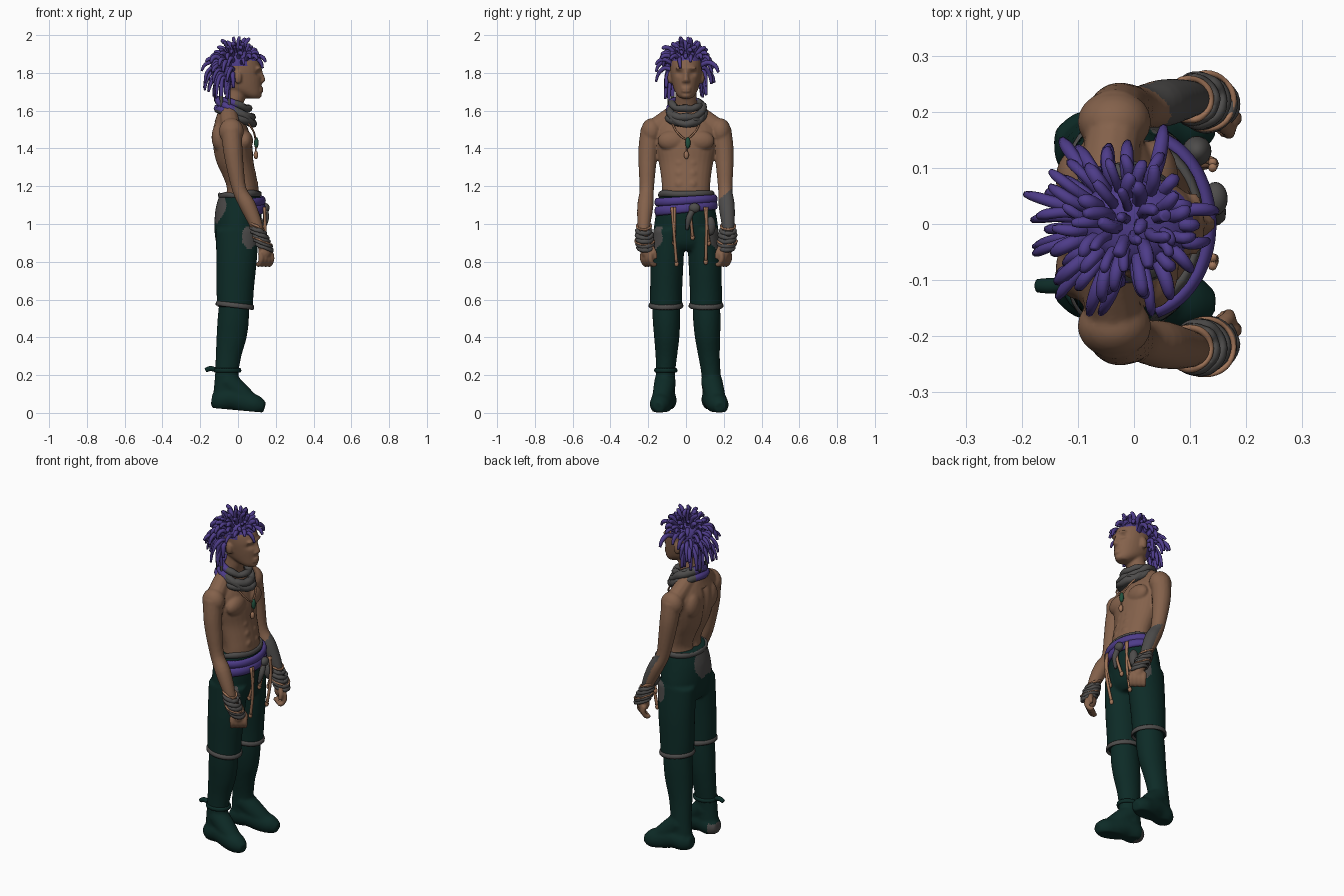
import bpy, bmesh, math, random
from mathutils import Vector, Matrix

if "Cube" in bpy.data.objects:
    bpy.data.objects.remove(bpy.data.objects["Cube"])
random.seed(4)
X, Y, Z = Vector((1, 0, 0)), Vector((0, 1, 0)), Vector((0, 0, 1))


def mat(name, *c):
    m = bpy.data.materials.new(name)
    m.diffuse_color = (*c, 1)
    m.use_nodes = True
    m.node_tree.nodes["Principled BSDF"].inputs["Base Color"].default_value = m.diffuse_color
    return m


SKIN = mat("brown skin", 0.23, 0.12, 0.07)
GREEN = mat("dark green cloth", 0.004, 0.024, 0.02)
PURPLE = mat("purple", 0.075, 0.045, 0.25)
GREY = mat("grey cloth", 0.075, 0.072, 0.07)
TAN = mat("tan cord", 0.34, 0.17, 0.095)
JADE = mat("green stone", 0.015, 0.08, 0.045)


def sweep(bm, pts, sides=12, n=4, level=False, closed=False):
    """Smooth tube through (x, y, z, r1[, r2]) points; level keeps the rings horizontal."""
    pts = [tuple(p) if len(p) == 5 else (*p, p[3]) for p in pts]
    k, path = len(pts), []
    get = (lambda i: pts[i % k]) if closed else (lambda i: pts[min(max(i, 0), k - 1)])
    for i in range(k if closed else k - 1):
        for j in range(n):
            t = j / n
            path.append([0.5 * (2 * b + (c - a) * t + (2 * a - 5 * b + 4 * c - d) * t * t
                                + (3 * b - a - 3 * c + d) * t ** 3)
                         for a, b, c, d in zip(get(i - 1), get(i), get(i + 1), get(i + 2))])
    if not closed:
        path.append(list(pts[-1]))
    m, rings, u = len(path), [], None
    for i, p in enumerate(path):
        a, b = X, Y
        if not level:
            nxt, prv = (path[(i + 1) % m], path[i - 1]) if closed else (path[min(i + 1, m - 1)], path[max(i - 1, 0)])
            t = (Vector(nxt[:3]) - Vector(prv[:3])).normalized()
            if u is None:
                u = t.cross(Z) if abs(t.z) < 0.95 else t.cross(Y)
            u = (u - t * u.dot(t)).normalized()
            a, b = u, t.cross(u)
        rings.append([bm.verts.new(Vector(p[:3]) + a * math.cos(q) * max(p[3], 0.002) + b * math.sin(q) * max(p[4], 0.002))
                      for q in (2 * math.pi * s / sides for s in range(sides))])
    for i in range(m if closed else m - 1):
        r, q = rings[i], rings[(i + 1) % m]
        for s in range(sides):
            bm.faces.new((r[s], r[(s + 1) % sides], q[(s + 1) % sides], q[s]))
    if not closed:
        bm.faces.new(rings[0])
        bm.faces.new(rings[-1])


def ball(bm, c, r):
    bmesh.ops.create_uvsphere(bm, u_segments=20, v_segments=12, radius=1,
                              matrix=Matrix.Translation(c) @ Matrix.Diagonal((*r, 1)))


def hoop(bm, c, rx, ry, thick, high, slope=0.0, wob=0.0, slope_y=0.0):
    """Closed band around c; slope lowers it towards +x."""
    pts = []
    for i in range(16):
        q = i * math.pi / 8
        x, y = rx * math.cos(q), ry * math.sin(q)
        w = random.uniform(-wob, wob)
        pts.append((c[0] + x, c[1] + y, c[2] - slope * x - slope_y * y + w, thick + w * 0.5, high + w * 0.5))
    sweep(bm, pts, 8, 2, closed=True)


def finish(name, bm, mats, voxel=0, smooth=3, shape=None, paint=None):
    """Make the object; voxel fuses overlapping volumes into one skin."""
    bmesh.ops.recalc_face_normals(bm, faces=bm.faces)
    me = bpy.data.meshes.new(name)
    bm.to_mesh(me)
    bm.free()
    ob = bpy.data.objects.new(name, me)
    bpy.context.collection.objects.link(ob)
    if voxel:
        mod = ob.modifiers.new("fuse", "REMESH")
        mod.mode, mod.voxel_size = "VOXEL", voxel
        mod = ob.modifiers.new("soften", "SMOOTH")
        mod.factor, mod.iterations = 0.5, smooth
        dg = bpy.context.evaluated_depsgraph_get()
        me = bpy.data.meshes.new_from_object(ob.evaluated_get(dg))
        ob.modifiers.clear()
        ob.data = me
    if shape:
        for v in me.vertices:
            shape(v.co)
    me.materials.clear()
    for m in mats:
        me.materials.append(m)
    me.update()
    for p in me.polygons:
        p.material_index = paint(p.center, p.normal) if paint else 0
    me.shade_smooth()
    return ob


# Body: torso, neck, head, arms and hands fused into one skin
bm = bmesh.new()
sweep(bm, [(cx, 0, z, rx, ry) for z, cx, rx, ry in (
    (1.08, .015, .10, .135), (1.18, .024, .086, .128), (1.25, .008, .09, .132), (1.33, -.018, .1, .145),
    (1.42, -.03, .105, .165), (1.5, -.04, .095, .17), (1.56, -.045, .072, .13), (1.61, -.04, .06, .07),
    (1.67, -.015, .055, .056), (1.74, .0, .055, .055))], 28, 4, True)
sweep(bm, [(cx, 0, z, rx, ry) for z, cx, rx, ry in (
    (1.665, .08, .03, .03), (1.685, .06, .062, .05), (1.72, .025, .1, .067), (1.77, .014, .112, .078),
    (1.82, .01, .112, .084), (1.87, .005, .1, .08), (1.905, 0, .07, .058), (1.922, 0, .02, .02))], 28, 4, True)
ball(bm, (.108, 0, 1.825), (.018, .06, .012))
sweep(bm, [(.116, 0, 1.82, .01), (.127, 0, 1.78, .013), (.131, 0, 1.758, .016)])
ball(bm, (.126, 0, 1.756), (.014, .021, .01))
for z in (1.718, 1.703):
    ball(bm, (.115, 0, z), (.021, .028, .008))
ball(bm, (.1, 0, 1.682), (.026, .03, .02))
for s in (1, -1):
    ball(bm, (.0, s * .086, 1.775), (.02, .012, .034))
    ball(bm, (.037, s * .075, 1.44), (.043, .076, .055))
    ball(bm, (-.1, s * .08, 1.46), (.04, .055, .075))
    for z, x in ((1.21, .088), (1.265, .076), (1.32, .064)):
        ball(bm, (x, s * .032, z), (.02, .029, .026))
    sweep(bm, [(-.05, s * .03, 1.61, .045), (-.045, s * .1, 1.555, .05), (-.035, s * .17, 1.505, .05)])
    ball(bm, (-.035, s * .182, 1.49), (.066, .056, .07))
    sweep(bm, [(-.035, s * .185, 1.5, .055), (-.028, s * .2, 1.4, .052), (-.015, s * .205, 1.3, .046),
               (.008, s * .208, 1.18, .038), (.05, s * .215, 1.1, .043), (.09, s * .222, 1.01, .036),
               (.115, s * .222, .94, .028), (.135, s * .21, .88, .03)], 16)
    ball(bm, (.142, s * .203, .855), (.036, .034, .045))
    for i in range(4):
        x, y = .174 - .019 * i, .186 + .014 * i
        sweep(bm, [(x, s * y, .85, .014), (x + .006, s * (y + .003), .815, .014),
                   (x - .006, s * (y - .012), .785, .013), (x - .018, s * (y - .028), .79, .011)], 10)
    sweep(bm, [(.15, s * .185, .88, .015), (.168, s * .168, .85, .014), (.168, s * .16, .815, .011)], 10)


def sculpt(v):
    if v.x < -.03 and 1.12 < v.z < 1.54:
        v.x += .014 * math.exp(-(v.y / .018) ** 2)
    if v.x > .06 and v.z > 1.6:
        v.x -= .013 * math.exp(-((abs(v.y) - .035) / .02) ** 2 - ((v.z - 1.797) / .014) ** 2)


def body_paint(c, n):
    if c.z > 1.7 and (c.z > 1.865 or (c.x < .05 and c.z > 1.835) or (c.x < -.035 and c.z > 1.72)):
        return 1
    return 2 if c.y > .165 and .93 < c.z < 1.16 + .03 * n.y and n.x > -.05 else 0


finish("body", bm, [SKIN, PURPLE, GREY], .0065, 3, sculpt, body_paint)

# Hair: thick locks growing out of the scalp and drooping
bm = bmesh.new()
N = 190
for i in range(N):
    dz = 1 - 2 * (i + .5) / N
    q = i * 2.39996 + random.uniform(-.15, .15)
    h = math.sqrt(1 - dz * dz)
    d = Vector((h * math.cos(q), h * math.sin(q), dz))
    if dz < (.5 if d.x > .4 else .27 if d.x > -.15 else -.4):
        continue
    root = Vector((d.x * .1, d.y * .08, 1.8 + d.z * .115))
    L = random.uniform(.07, .108) * (1 - .2 * max(dz, 0)) * (.7 if d.x > .4 else 1) * (.5 if dz < 0 else 1)
    drop = .09 * (1 - dz) * random.uniform(.5, 1.25)
    side = Vector((random.uniform(-1, 1), random.uniform(-1, 1), 0)) * .015
    r = random.uniform(.009, .0125)
    pts = [root - d * .01, root + d * L * .45 + Z * .008, root + d * L * .85 + side * .6 - Z * drop * .35,
           root + d * L + side - Z * drop]
    sweep(bm, [(*p, r * f) for p, f in zip(pts, (1, random.uniform(.9, 1.2), 1, .6))], 7, 3)
finish("hair_locks", bm, [PURPLE, GREY], paint=lambda c, n: int(c.z < 1.665))

# Scarf: slanted cloth rolls around the neck
bm = bmesh.new()
for c, rx, ry, th, sl in (((-.02, 0, 1.575), .088, .092, .024, .42), ((-.015, 0, 1.605), .085, .086, .024, .5),
                          ((-.018, 0, 1.635), .073, .074, .02, .38), ((-.005, 0, 1.585), .085, .082, .022, .65)):
    hoop(bm, c, rx, ry, th, th * .9, sl, .006, random.uniform(-.12, .12))
finish("scarf", bm, [GREY, PURPLE], paint=lambda c, n: int(c.x < -.01 and c.z > 1.6 and c.y < .06))

# Necklace: cord with a stone and a bead
bm = bmesh.new()
sweep(bm, [(.05, -.075, 1.54, .005), (.082, -.05, 1.49, .005), (.092, 0, 1.45, .005),
           (.082, .05, 1.49, .005), (.05, .075, 1.54, .005)], 8)
sweep(bm, [(.095, .004, 1.45, .004), (.095, .004, 1.38, .004)], 8)
ball(bm, (.095, .002, 1.365), (.012, .013, .022))
finish("necklace_cord", bm, [TAN])
bm = bmesh.new()
ball(bm, (.097, .01, 1.43), (.012, .014, .03))
finish("necklace_stone", bm, [JADE])

# Shorts: pelvis and thighs fused
bm = bmesh.new()
sweep(bm, [(cx, 0, z, rx, ry) for z, cx, rx, ry in (
    (1.165, .01, .105, .138), (1.08, .003, .122, .155), (.98, -.003, .122, .17), (.9, -.005, .11, .165),
    (.86, -.005, .08, .12))], 32, 4, True)
for s in (1, -1):
    sweep(bm, [(-.003, s * .088, .97, .115, .085), (-.008, s * .1, .8, .107, .087),
               (-.015, s * .105, .65, .099, .085), (-.016, s * .106, .56, .095, .085)], 28, 5, True)


def shorts_paint(c, n):
    seat = ((c.y + .03) / .11) ** 2 + ((c.z - 1.08) / .075) ** 2 < 1 + .2 * math.sin(c.y * 60)
    hip = ((c.z - .93) / .06) ** 2 + ((c.x - .06) / .04) ** 2 < 1 and abs(c.y) > .1
    return int((seat and c.x < -.03) or hip)


finish("shorts", bm, [GREEN, GREY], .009, 3, None, shorts_paint)

# Shorts hems and waistband
bm = bmesh.new()
for s in (1, -1):
    hoop(bm, (-.016, s * .106, .57), .095, .085, .007, .014, .12)
hoop(bm, (.01, 0, 1.155), .106, .14, .01, .016, -.05, .004)
finish("hems_and_waistband", bm, [GREY])

# Boots: lower legs and feet fused, soles flattened
bm = bmesh.new()
for s in (1, -1):
    sweep(bm, [(-.02, s * .106, .62, .076, .072), (-.025, s * .107, .5, .083, .073),
               (-.034, s * .108, .4, .08, .067), (-.05, s * .113, .3, .068, .057),
               (-.06, s * .121, .2, .062, .051), (-.065, s * .124, .08, .068, .052)], 24, 4, True)
    sweep(bm, [(-.14, s * .122, .068, .03), (-.1, s * .124, .065, .058), (-.03, s * .132, .075, .062),
               (.04, s * .145, .055, .06), (.1, s * .157, .04, .052), (.14, s * .163, .03, .028)], 18)
    sweep(bm, [(-.06, s * .122, .17, .058), (-.01, s * .132, .125, .056), (.05, s * .146, .07, .05)], 16)


def plant(v):
    v.z = max(v.z, .014 - .09 * v.x, 0)
    v.y += .018 * max(0, 1 - v.z / .6)


finish("boots", bm, [GREEN, GREY], .009, 3, plant,
       lambda c, n: int(c.x < -.1 and c.z < .09 and c.y < 0 and n.y > -.2))

# Strap knot behind one ankle
bm = bmesh.new()
hoop(bm, (-.055, -.107, .225), .066, .055, .007, .012)
sweep(bm, [(-.11, -.108, .225, .012), (-.145, -.11, .235, .014), (-.172, -.11, .225, .012)], 10)
finish("ankle_strap", bm, [GREEN])

# Sash across the front of the waist
bm = bmesh.new()
for z, dip, hi in ((1.125, .01, .022), (1.085, .018, .026)):
    sweep(bm, [(.005 + .128 * math.cos(q), .16 * math.sin(q), z + dip * math.sin(q), .014, hi)
               for q in (math.radians(a) for a in range(-75, 76, 15))], 10, 3)
finish("sash", bm, [PURPLE])
bm = bmesh.new()
ball(bm, (.145, .045, 1.085), (.022, .03, .026))
ball(bm, (.112, .13, .99), (.026, .027, .05))
sweep(bm, [(.145, .04, 1.08, .014), (.148, .015, 1.03, .016), (.135, .005, .97, .008)], 10)
finish("sash_knot_and_pouch", bm, [GREY])

# Hanging belt cords
bm = bmesh.new()
for y0, y1, z1 in ((-.075, -.05, .79), (-.06, -.062, .9), (.02, .035, .93), (.1, .12, .9), (.11, .105, .8)):
    sweep(bm, [(.14, y0, 1.09, .008), (.142, (y0 + y1) / 2, (1.09 + z1) / 2, .008), (.118, y1, z1, .009)], 8)
    ball(bm, (.118, y1, z1), (.011, .012, .016))
finish("belt_cords", bm, [TAN])

# Wrist wraps: stacked bands along each forearm
bm = bmesh.new()
for s in (1, -1):
    for i, r in enumerate((.037, .042, .04, .044, .04)):
        hoop(bm, (.108 + .008 * i, s * (.222 - .002 * i), .965 - .022 * i), r, r, .009, .012, .4, .003)
finish("wrist_wraps", bm, [GREY])
bm = bmesh.new()
for s in (1, -1):
    hoop(bm, (.1, s * .222, .988), .037, .037, .006, .006, .45, .002)
    hoop(bm, (.128, s * .219, .91), .05, .05, .005, .005, .4, .002)
finish("wrist_cords", bm, [TAN])
